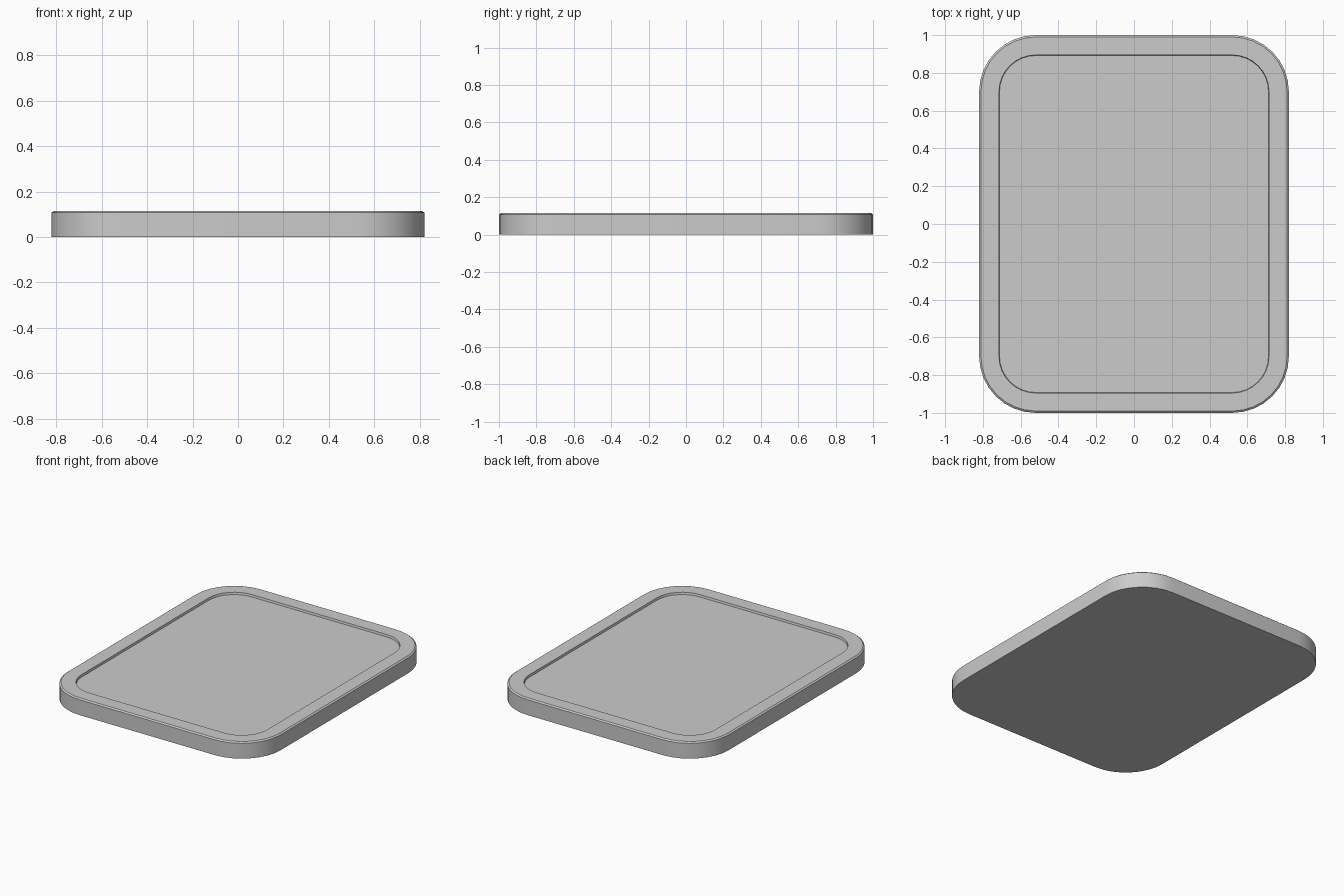
import bpy, bmesh, math

if "Cube" in bpy.data.objects:
    bpy.data.objects.remove(bpy.data.objects["Cube"])

HX, HY, R, SEG = 0.82, 1.0, 0.30, 8


def rounded_loop(bm, inset, z):
    """Rounded rectangle ring, offset inwards from the outer outline."""
    r = R - inset
    verts = []
    for k, (sx, sy) in enumerate([(1, 1), (-1, 1), (-1, -1), (1, -1)]):
        for i in range(SEG + 1):
            a = math.pi / 2 * (k + i / SEG)
            verts.append(bm.verts.new((sx * (HX - R) + r * math.cos(a),
                                       sy * (HY - R) + r * math.sin(a), z)))
    return verts


def bridge(bm, low, high):
    n = len(low)
    for i in range(n):
        j = (i + 1) % n
        bm.faces.new((low[i], low[j], high[j], high[i]))


bm = bmesh.new()

# Underside, wall, chamfered lip, flat rim and recessed floor
profile = [(0.0, 0.0), (0.0, 0.107), (0.01, 0.115), (0.105, 0.115), (0.108, 0.10)]
loops = [rounded_loop(bm, inset, z) for inset, z in profile]
for low, high in zip(loops, loops[1:]):
    bridge(bm, low, high)
bm.faces.new(list(reversed(loops[0])))
bm.faces.new(loops[-1])

mesh = bpy.data.meshes.new("tray")
bm.to_mesh(mesh)
bm.free()
tray = bpy.data.objects.new("tray", mesh)
bpy.context.collection.objects.link(tray)

# Smooth corners, crisp rim edges
bpy.context.view_layer.objects.active = tray
tray.select_set(True)
bpy.ops.object.shade_smooth_by_angle(angle=math.radians(30))
